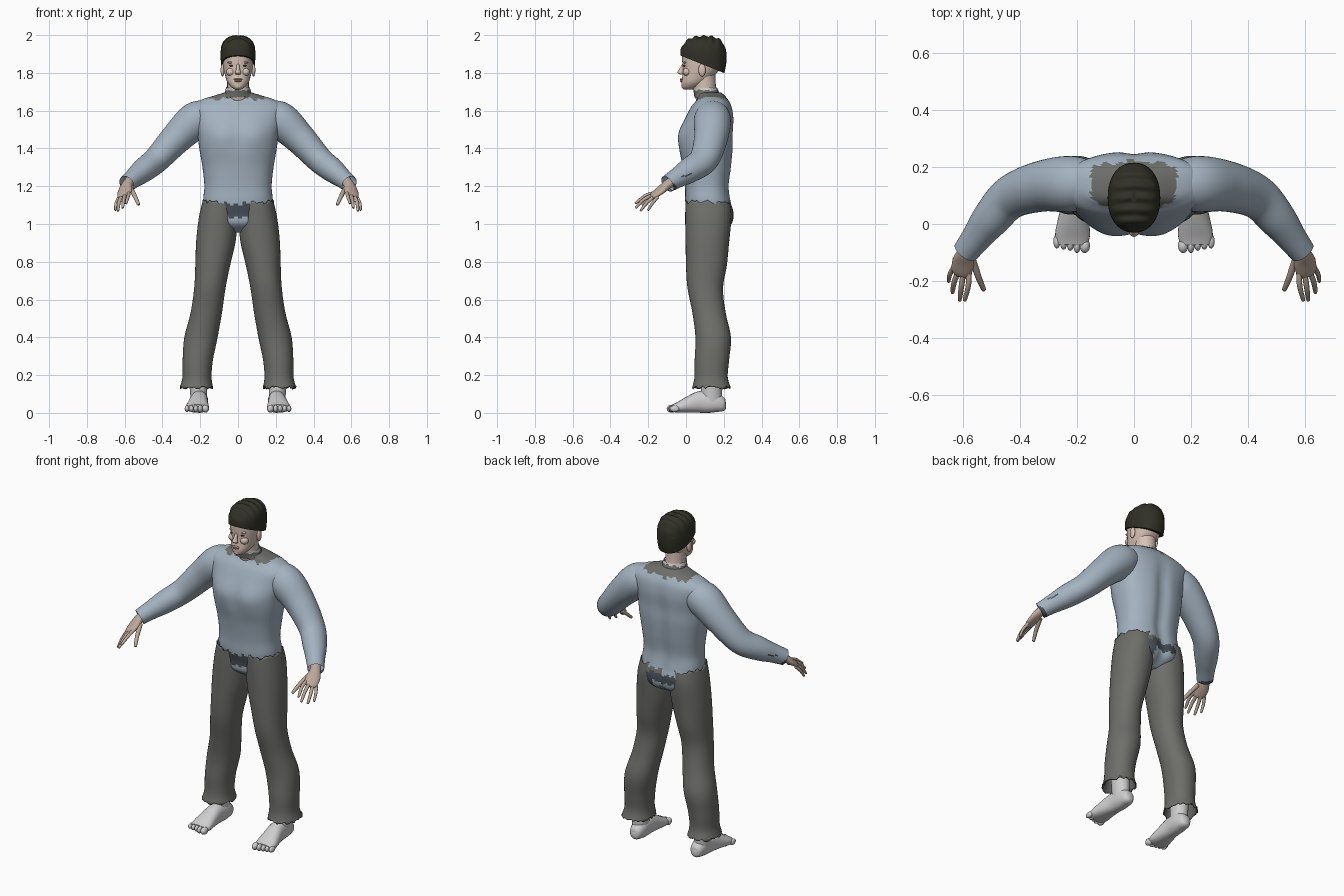
import bpy, bmesh, math, random
from mathutils import Vector

random.seed(4)
cube = bpy.data.objects.get("Cube")
if cube:
    bpy.data.objects.remove(cube)


def material(name, r, g, b):
    m = bpy.data.materials.new(name)
    m.use_nodes = True
    m.diffuse_color = (r, g, b, 1)
    node = m.node_tree.nodes["Principled BSDF"]
    node.inputs["Base Color"].default_value = (r, g, b, 1)
    node.inputs["Roughness"].default_value = 0.8
    return m


SWEATER = material("blue grey knit", 0.37, 0.45, 0.53)
TROUSER = material("warm grey cloth", 0.155, 0.155, 0.145)
SLATE = material("dark slate cloth", 0.065, 0.08, 0.10)
HAIR = material("dark olive hair", 0.03, 0.03, 0.02)
SKIN = material("face skin", 0.68, 0.54, 0.46)
HAND = material("hand skin", 0.50, 0.39, 0.32)
PALE = material("pale foot grey", 0.62, 0.62, 0.62)
EYE = material("dark eye", 0.05, 0.04, 0.035)
LIP = material("lip pink", 0.46, 0.29, 0.26)


def finish(name, bm, mats, rule=None):
    """Turn a bmesh into a smooth object, colouring faces by a rule on their centre."""
    bmesh.ops.recalc_face_normals(bm, faces=bm.faces)
    if rule:
        for f in bm.faces:
            f.material_index = rule(f.calc_center_median())
    mesh = bpy.data.meshes.new(name)
    bm.to_mesh(mesh)
    bm.free()
    for m in mats:
        mesh.materials.append(m)
    mesh.shade_smooth()
    mesh.set_sharp_from_angle(angle=math.radians(50))
    ob = bpy.data.objects.new(name, mesh)
    bpy.context.scene.collection.objects.link(ob)
    return ob


def smooth_rows(rows, steps):
    """Catmull-Rom interpolation of section rows."""
    out = []
    for i in range(len(rows) - 1):
        p = [rows[max(0, min(len(rows) - 1, i + k))] for k in (-1, 0, 1, 2)]
        for s in range(steps):
            t = s / steps
            out.append([0.5 * (2 * b + (c - a) * t + (2 * a - 5 * b + 4 * c - d) * t * t
                               + (3 * b - a - 3 * c + d) * t ** 3) for a, b, c, d in zip(*p)])
    return out + [list(rows[-1])]


def loft(rows, seg=24, steps=4, power=2.0, level=False, side=1, hint=(1, 0, 0), caps=(True, True)):
    """Skin sections (x, y, z, half width, half depth); level keeps them horizontal."""
    bm = bmesh.new()
    rows = smooth_rows(rows, steps)
    pts = [Vector((side * r[0], r[1], r[2])) for r in rows]
    rings = []
    for i, (p, r) in enumerate(zip(pts, rows)):
        u, v = Vector((1, 0, 0)), Vector((0, 1, 0))
        if not level:
            t = (pts[min(i + 1, len(pts) - 1)] - pts[max(i - 1, 0)]).normalized()
            h = Vector((side * hint[0], hint[1], hint[2]))
            u = (h - t * h.dot(t)).normalized()
            v = t.cross(u)
        ring = []
        for k in range(seg):
            a = math.tau * k / seg
            c, s = math.cos(a), math.sin(a)
            c = math.copysign(abs(c) ** (2 / power), c)
            s = math.copysign(abs(s) ** (2 / power), s)
            ring.append(bm.verts.new(p + u * c * max(r[3], 0.001) + v * s * max(r[4], 0.001)))
        rings.append(ring)
    for a, b in zip(rings, rings[1:]):
        for k in range(seg):
            bm.faces.new((a[k], a[(k + 1) % seg], b[(k + 1) % seg], b[k]))
    for ring, wanted in zip((rings[0], rings[-1]), caps):
        if wanted:
            bm.faces.new(ring)
    return bm


def blob(name, centre, size, mat):
    bm = bmesh.new()
    bmesh.ops.create_uvsphere(bm, u_segments=16, v_segments=10, radius=1)
    for v in bm.verts:
        v.co = Vector([c + s * q for c, s, q in zip(centre, size, v.co)])
    return finish(name, bm, [mat])


def ragged(x, y, amount):
    return amount * (math.sin(57 * x + 2) + math.sin(131 * x + 40 * y))


# Sweater body, with torn lower hem and grey collar area
def torso_rule(c):
    z = c.z + ragged(c.x, c.y, 0.006)
    if z > 1.663 and abs(c.x) < 0.15:
        return 1
    if z > 1.105:
        return 0
    if c.y < 0.1:
        return 2 if z > 1.035 else 0
    if z > 1.08:
        return 1 if math.sin(31 * c.x) > 0.1 else 0
    return 2 if z > 1.03 or c.x > 0.05 else 0


torso = loft([(0, .13, .955, .04, .06), (0, .13, 1.0, .13, .118), (0, .13, 1.06, .168, .126),
              (0, .118, 1.12, .184, .122), (0, .112, 1.2, .178, .118), (0, .112, 1.3, .188, .13),
              (0, .108, 1.4, .205, .143), (0, .108, 1.48, .215, .143), (0, .125, 1.56, .235, .128),
              (0, .135, 1.62, .245, .108), (0, .14, 1.655, .20, .085), (0, .135, 1.68, .125, .07),
              (0, .125, 1.695, .075, .062)], seg=72, steps=6, power=2.4, level=True)
for v in torso.verts:
    x, y, z = v.co
    chest = math.exp(-((z - 1.47) / .09) ** 2)
    if y > .14:                                   # spine groove
        v.co.y -= .018 * math.exp(-(x / .035) ** 2) * min(1, max(0, (1.66 - z) * 5))
    elif y < .08:                                 # chest shape
        v.co.y -= .010 * chest * math.exp(-((abs(x) - .09) / .06) ** 2)
        v.co.y += .006 * chest * math.exp(-(x / .025) ** 2)
finish("sweater_body", torso, [SWEATER, TROUSER, SLATE], torso_rule)

# Collar with a pale frayed rim, and the neck
collar = loft([(0, .12, 1.67, .088, .075), (0, .11, 1.69, .072, .068), (0, .10, 1.722, .064, .064)],
              seg=48, level=True, caps=(False, False))
for v in collar.verts:
    v.co.z += random.uniform(-.004, .004)
finish("collar", collar, [TROUSER, PALE], lambda c: int(c.z > 1.710 + ragged(c.x, c.y, .003)))
finish("neck", loft([(0, .115, 1.65, .06, .06), (0, .10, 1.71, .057, .06), (0, .095, 1.80, .058, .06)],
                    level=True), [SKIN])

# Head and face
finish("head", loft([(0, .012, 1.713, .018, .024), (0, .022, 1.725, .036, .043), (0, .043, 1.75, .056, .067),
                     (0, .065, 1.785, .068, .084), (0, .08, 1.82, .076, .097), (0, .085, 1.86, .08, .105),
                     (0, .09, 1.91, .08, .108), (0, .09, 1.96, .06, .08), (0, .09, 1.98, .02, .03)],
                    seg=40, power=2.2, level=True), [SKIN])
finish("nose", loft([(0, -.012, 1.85, .007, .006), (0, -.024, 1.82, .010, .012),
                     (0, -.030, 1.802, .016, .015), (0, -.022, 1.792, .012, .010)], seg=16, level=True), [SKIN])
blob("upper_lip", (0, -.022, 1.766), (.024, .011, .005), LIP)
blob("lower_lip", (0, -.020, 1.757), (.020, .011, .006), LIP)
blob("chin", (0, -.006, 1.728), (.022, .018, .014), SKIN)
for side, label in ((1, "left"), (-1, "right")):
    blob(label + "_eye", (side * .033, -.007, 1.838), (.014, .008, .004), EYE)
    blob(label + "_brow_ridge", (side * .034, -.004, 1.855), (.022, .010, .006), SKIN)
    blob(label + "_cheek", (side * .038, .005, 1.805), (.025, .022, .022), SKIN)
    ear = blob(label + "_ear", (side * .082, .085, 1.815), (.010, .019, .034), SKIN)

# Hair cap, cut on a slope and pressed into wavy bands
hair = loft([(0, .10, 1.76, .072, .088), (0, .098, 1.80, .083, .105), (0, .094, 1.85, .090, .119),
             (0, .092, 1.90, .092, .122), (0, .092, 1.94, .088, .115), (0, .094, 1.97, .074, .094),
             (0, .096, 1.99, .045, .062), (0, .098, 1.997, .01, .02)], seg=56, steps=7, power=2.2, level=True)
for v in hair.verts:
    if v.co.z > 1.9:
        v.co.z += .005 * math.sin(150 * v.co.y + 12 * abs(v.co.x)) - .002
bmesh.ops.bisect_plane(hair, geom=hair.verts[:] + hair.edges[:] + hair.faces[:],
                       plane_co=(0, .08, 1.848), plane_no=(0, .40, 1), clear_inner=True)
edge = [e for e in hair.edges if e.is_boundary]
bmesh.ops.holes_fill(hair, edges=edge)
finish("hair", hair, [HAIR])

# Finger roots and tips, thumb first
FINGERS = {"thumb": ((.565, -.125, 1.185), (.545, -.185, 1.145), (.527, -.228, 1.105), .012),
           "index_finger": ((.578, -.165, 1.165), (.580, -.215, 1.150), (.592, -.264, 1.112), .010),
           "middle_finger": ((.597, -.170, 1.155), (.605, -.222, 1.130), (.610, -.264, 1.088), .010),
           "ring_finger": ((.615, -.165, 1.148), (.630, -.205, 1.115), (.635, -.238, 1.073), .010),
           "little_finger": ((.630, -.150, 1.143), (.645, -.177, 1.110), (.649, -.200, 1.075), .009)}

for side, label in ((1, "left"), (-1, "right")):
    # Sleeve with a torn cuff
    def sleeve_rule(c):
        cuff = c.x * side - c.y - 2 * (c.z - 1.2)
        if cuff > .655 + ragged(c.z, c.y, .018):
            return 1
        return int(.585 < abs(c.x) + c.y * .5 < .592 and c.z > 1.25)

    sleeve = loft([(.13, .14, 1.575, .075, .075), (.22, .14, 1.55, .098, .098), (.325, .132, 1.455, .084, .089),
                   (.43, .095, 1.342, .070, .078), (.50, .02, 1.285, .064, .068),
                   (.55, -.045, 1.245, .052, .054), (.59, -.098, 1.212, .045, .046)],
                  seg=40, steps=8, side=side, hint=(.7, .1, .7), caps=(True, False))
    finish(label + "_sleeve", sleeve, [SWEATER, SLATE], sleeve_rule)

    # Hand
    finish(label + "_palm", loft([(.56, -.05, 1.24, .03, .03), (.588, -.10, 1.207, .030, .024),
                                  (.598, -.135, 1.178, .040, .019), (.605, -.17, 1.153, .036, .014),
                                  (.607, -.182, 1.143, .024, .008)],
                                 side=side, hint=(1, .25, -.3)), [HAND])
    for finger, (a, b, c, r) in FINGERS.items():
        tip = [q + .08 * (q - p) for p, q in zip(b, c)]
        finish(label + "_" + finger, loft([(*a, r, r), (*b, r * .95, r * .9), (*c, r * .7, r * .65),
                                           (*tip, r * .2, r * .2)], seg=12, side=side), [HAND])

    # Trouser leg with a frayed hem
    leg = loft([(.097, .115, 1.115, .092, .118), (.103, .118, 1.06, .099, .122), (.108, .117, 1.0, .104, .121),
                (.118, .113, .9, .104, .115), (.134, .108, .78, .092, .108), (.149, .102, .66, .083, .094),
                (.168, .122, .53, .083, .088), (.196, .144, .40, .088, .094), (.213, .137, .28, .080, .091),
                (.217, .133, .19, .077, .088), (.220, .135, .135, .088, .102)],
               seg=40, steps=5, power=2.15, level=True, side=side, caps=(False, False))
    for v in leg.verts:
        if v.co.z > 1.11 or v.co.z < .14:
            v.co.z += random.uniform(-.010, .012)
    trouser = finish(label + "_trouser_leg", leg, [TROUSER])
    shell = trouser.modifiers.new("cloth thickness", "SOLIDIFY")
    shell.thickness = .006

    # Foot, ankle and toes
    finish(label + "_ankle", loft([(.205, .135, .04, .042, .055), (.208, .135, .10, .045, .055),
                                   (.212, .135, .2, .05, .055)], level=True, side=side), [PALE])
    finish(label + "_foot", loft([(.203, .212, .038, .012, .014), (.203, .198, .040, .033, .034),
                                  (.203, .15, .055, .045, .054), (.206, .08, .058, .046, .058),
                                  (.211, .02, .045, .054, .045), (.215, -.035, .030, .061, .030),
                                  (.216, -.07, .024, .055, .020)],
                                 side=side, power=2.3), [PALE])
    for i in range(5):
        x, y = .172 + .0235 * i + (.004 if i else 0), -.076 + .004 * i * (i > 1)
        w = .018 if i == 0 else .0125
        blob(f"{label}_toe_{i + 1}", (side * x, y, .022), (w, .026, .021 - .001 * i), PALE)
